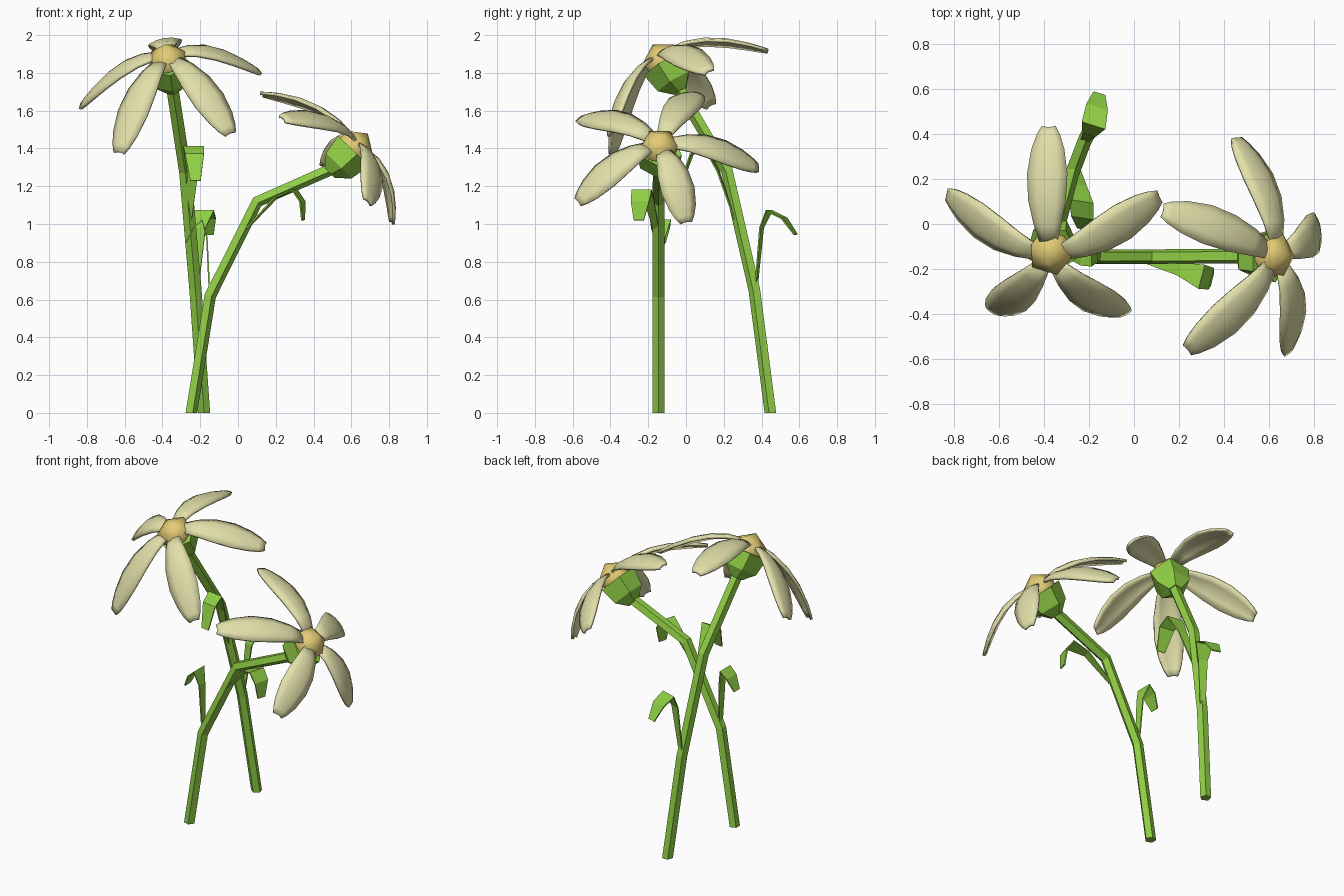
import bpy, bmesh, math
from mathutils import Vector as V

if "Cube" in bpy.data.objects:
    bpy.data.objects.remove(bpy.data.objects["Cube"])


def material(name, col):
    m = bpy.data.materials.new(name)
    m.diffuse_color = (*col, 1)
    m.use_nodes = True
    m.node_tree.nodes["Principled BSDF"].inputs["Base Color"].default_value = m.diffuse_color
    return m


GREEN = material("leaf green", (0.28, 0.62, 0.06))
CREAM = material("petal cream", (0.76, 0.74, 0.40))
YELLOW = material("centre yellow", (0.77, 0.60, 0.18))


def finish(name, bm, mat, angle=None, thick=0):
    bmesh.ops.recalc_face_normals(bm, faces=bm.faces)
    me = bpy.data.meshes.new(name)
    bm.to_mesh(me)
    bm.free()
    me.materials.append(mat)
    ob = bpy.data.objects.new(name, me)
    bpy.context.collection.objects.link(ob)
    if angle:
        me.shade_smooth()
        me.set_sharp_from_angle(angle=math.radians(angle))
    if thick:
        mod = ob.modifiers.new("thickness", "SOLIDIFY")
        mod.thickness = thick
        mod.offset = 0
    return ob


def loft(bm, rings, closed):
    rows = [[bm.verts.new(p) for p in r] for r in rings]
    n = len(rows[0])
    for a, b in zip(rows, rows[1:]):
        for i in range(n if closed else n - 1):
            j = (i + 1) % n
            bm.faces.new((a[i], a[j], b[j], b[i]))
    if closed:
        bm.faces.new(rows[0])
        bm.faces.new(rows[-1])


def ring(c, axis, ref, r, n=5):
    u = (ref - axis * ref.dot(axis)).normalized()
    w = axis.cross(u)
    return [c + r * (u * math.cos(k * math.tau / n) + w * math.sin(k * math.tau / n))
            for k in range(n)]


def stem(name, pts, ref):
    pts = [V(p) for p in pts]
    rings = []
    for i, p in enumerate(pts):
        t = V((0, 0, 1))
        if i:
            t = (p - pts[i - 1]).normalized()
            if i < len(pts) - 1:
                t = (t + (pts[i + 1] - p).normalized()).normalized()
        rings.append(ring(p, t, ref, 0.034))
    bm = bmesh.new()
    loft(bm, rings, True)
    finish(name, bm, GREEN)


def leaf(name, pts, side, widths=(0.03, 0.06, 0.11, 0.10, 0.055)):
    side = V(side).normalized()
    bm = bmesh.new()
    loft(bm, [[V(p) - side * w / 2, V(p) + side * w / 2] for p, w in zip(pts, widths)], False)
    finish(name, bm, GREEN, thick=0.008)


def petal(name, head, axis, tip):
    # arched, cambered blade running from the flower centre to the tip
    tip = V(tip)
    out = tip - head
    out = (out - axis * out.dot(axis)).normalized()
    side = axis.cross(out)
    base = head + out * 0.06 + axis * 0.045
    rows = []
    for t, w in ((0, .07), (.2, .12), (.42, .165), (.64, .178), (.83, .145), (.94, .10), (1, .06)):
        c = base.lerp(tip, t) + axis * 0.26 * t * (1 - t)
        rows.append([c + side * s * w / 2 - axis * 0.13 * w * s * s for s in (-1, -.5, 0, .5, 1)])
    bm = bmesh.new()
    loft(bm, rows, False)
    finish(name, bm, CREAM, 40, 0.016)


def flower(tag, head, axis, ref, path, tips):
    head, axis, ref = V(head), V(axis).normalized(), V(ref)
    stem("stem_" + tag, path + [head - axis * 0.14], ref)
    # faceted green cup behind the flower
    bm = bmesh.new()
    loft(bm, [ring(head + axis * h, axis, ref, r)
              for h, r in ((-0.18, .04), (-0.12, .105), (-0.01, .125))], True)
    finish("calyx_" + tag, bm, GREEN)
    # yellow centre with one corner pointing along the axis
    bm = bmesh.new()
    bmesh.ops.create_icosphere(bm, subdivisions=1, radius=0.11)
    top = max(bm.verts, key=lambda v: v.co.z).co.normalized()
    rot = top.rotation_difference(axis)
    for v in bm.verts:
        v.co = rot @ v.co + head
    finish("flower_centre_" + tag, bm, YELLOW, 60)
    for i, t in enumerate(tips):
        petal(f"petal_{tag}_{i + 1}", head, axis, t)


# tall flower
flower("tall", (-.37, -.12, 1.857), (-.14, -.51, .85), (0, -1, 0),
       [(-.18, .45, 0), (-.225, .365, .65), (-.28, .22, 1.28)],
       [(-.83, .13, 1.63), (-.63, -.39, 1.38), (-.04, -.40, 1.48),
        (.11, .12, 1.81), (-.38, .43, 1.92)])
leaf("lower_leaf_tall", [(-.225, .37, .65), (-.2, .40, .98), (-.18, .44, 1.07),
                         (-.165, .52, 1.03), (-.155, .58, .945)], (.95, -.3, 0))
leaf("upper_leaf_tall", [(-.26, .26, 1.02), (-.24, .17, 1.28), (-.235, .1, 1.41),
                         (-.23, .03, 1.37), (-.225, -.02, 1.23)], (.98, -.15, 0))

# leaning flower
flower("leaning", (.61, -.14, 1.40), (.7, .02, .71), (1, 0, 0),
       [(-.25, -.145, 0), (-.15, -.145, .62), (.1, -.145, 1.12)],
       [(.13, .06, 1.69), (.46, .38, 1.30), (.82, 0, 1.01),
        (.69, -.57, 1.12), (.24, -.56, 1.56)])
leaf("lower_leaf_leaning", [(-.15, -.145, .62), (-.165, -.14, .93), (-.19, -.135, 1.02),
                            (-.235, -.135, .98), (-.275, -.135, .9)], (0, 1, 0))
leaf("upper_leaf_leaning", [(.05, -.16, .98), (.2, -.2, 1.14), (.3, -.235, 1.18),
                            (.34, -.243, 1.12), (.345, -.25, 1.02)], (.25, .95, 0))
